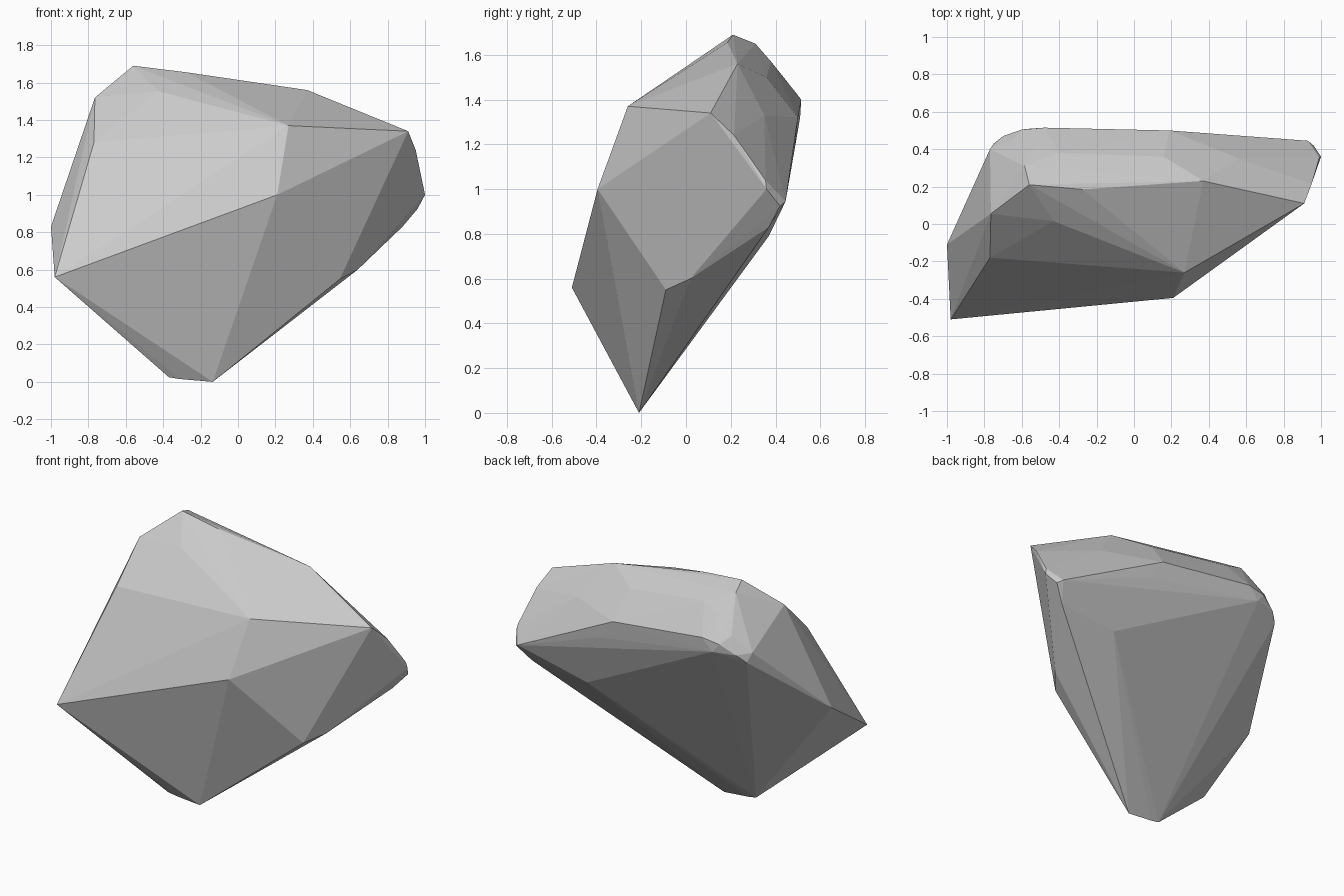
import bpy, bmesh

# Chipped boulder: the convex hull of a few corner groups
base = [(-.135, -.21, 0), (-.31, -.21, .015), (-.37, -.21, .025)]
front = [(-.98, -.51, .56), (.21, -.395, 1.0), (.27, -.26, 1.37)]
left = [(-1, -.11, .83), (-.77, -.18, 1.28), (-.765, .055, 1.52), (-.75, .43, 1.27),
        (-.77, .40, 1.33)]
right = [(.91, .11, 1.34), (.95, .215, 1.24), (.99, .355, 1.04), (1, .36, 1.0),
         (.96, .42, .925), (.93, .445, .945), (.88, .37, .83), (.64, .02, .60),
         (.545, -.09, .55)]
crown = [(-.56, .21, 1.69), (-.585, .31, 1.65), (-.43, .015, 1.555), (-.275, .185, 1.655),
         (.37, .23, 1.56), (.16, .36, 1.50), (.56, .35, 1.33), (-.40, .38, 1.57),
         (-.52, .42, 1.52), (-.65, .45, 1.43)]
back = [(.47, .37, .79), (-.55, .51, 1.32), (-.60, .505, 1.38), (-.48, .515, 1.40),
        (-.70, .47, 1.32), (.19, .50, 1.32), (.30, .485, 1.18)]

bm = bmesh.new()
for co in base + front + left + right + crown + back:
    bm.verts.new(co)
hull = bmesh.ops.convex_hull(bm, input=bm.verts[:])
bmesh.ops.delete(bm, geom=[v for v in bm.verts if not v.link_faces], context='VERTS')
bmesh.ops.recalc_face_normals(bm, faces=bm.faces[:])

mesh = bpy.data.meshes.new("boulder")
bm.to_mesh(mesh)
bm.free()
rock = bpy.data.objects.new("boulder", mesh)
bpy.context.collection.objects.link(rock)
